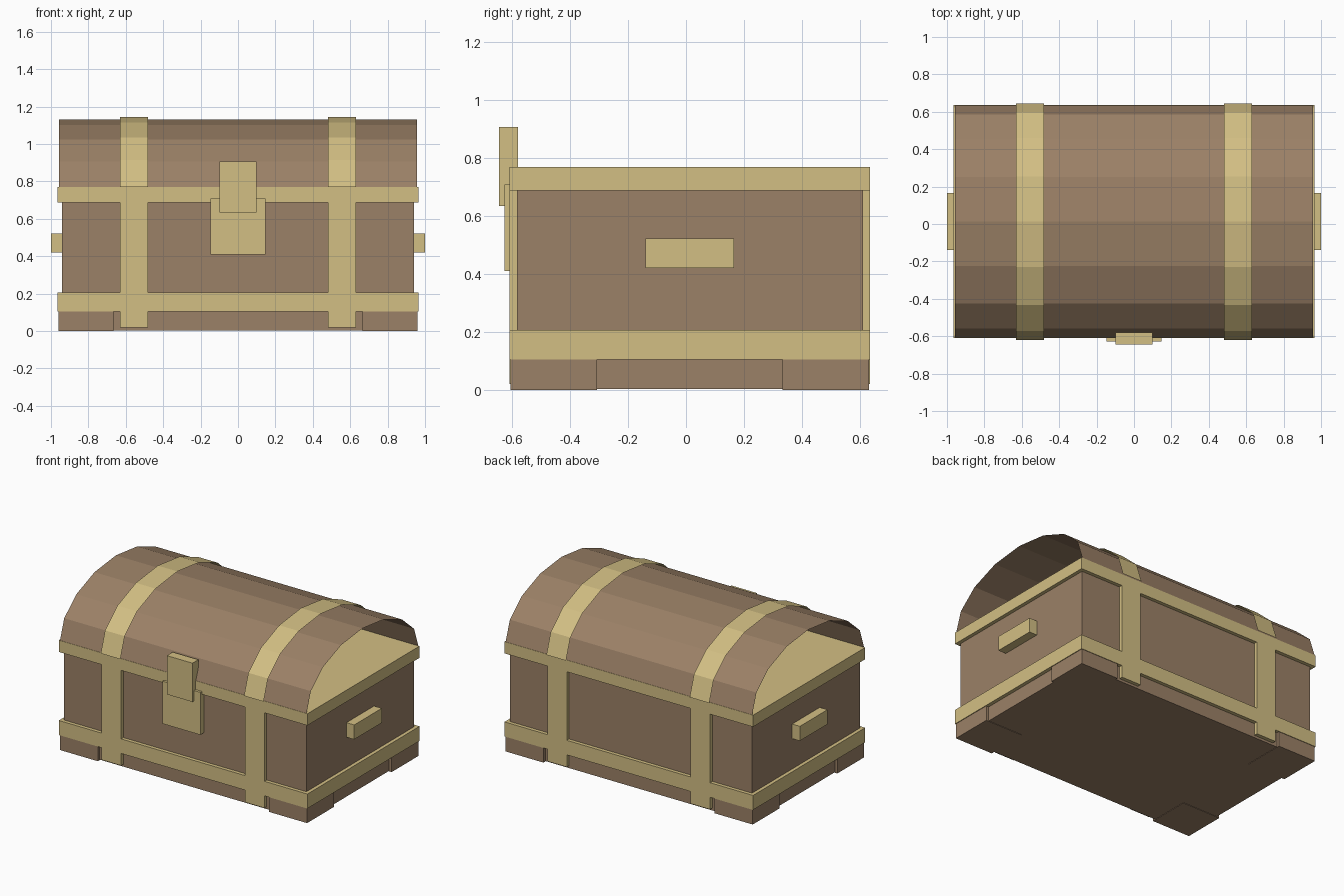
import bpy
from math import sin, cos, pi

if "Cube" in bpy.data.objects:
    bpy.data.objects.remove(bpy.data.objects["Cube"])


def material(name, rgb):
    m = bpy.data.materials.new(name)
    m.diffuse_color = (*rgb, 1)
    m.use_nodes = True
    m.node_tree.nodes["Principled BSDF"].inputs["Base Color"].default_value = m.diffuse_color
    return m


WOOD = material("wood", (0.33, 0.22, 0.135))
BRASS = material("brass", (0.65, 0.52, 0.23))
CY = 0.013  # depth centre of the chest body


def add_mesh(name, verts, faces, mat):
    me = bpy.data.meshes.new(name)
    me.from_pydata(verts, [], faces)
    me.materials.append(mat)
    ob = bpy.data.objects.new(name, me)
    bpy.context.collection.objects.link(ob)
    return ob


def box(name, x, y, z, mat):
    x, y, z = sorted(x), sorted(y), sorted(z)
    verts = [(a, b, c) for a in x for b in y for c in z]
    faces = [(0, 1, 3, 2), (4, 6, 7, 5), (0, 4, 5, 1),
             (2, 3, 7, 6), (0, 2, 6, 4), (1, 5, 7, 3)]
    return add_mesh(name, verts, faces, mat)


def arch(name, x0, x1, ry, rz, mat, n=8):
    # open-ended half-ellipse sheet spanning the chest from front to back
    verts = []
    for i in range(n + 1):
        a = pi * i / n
        y, z = CY - ry * cos(a), 0.77 + rz * sin(a)
        verts += [(x0, y, z), (x1, y, z)]
    faces = [(2 * i, 2 * i + 1, 2 * i + 3, 2 * i + 2) for i in range(n)]
    return add_mesh(name, verts, faces, mat)


# wooden body and curved lid
box("body", (-0.94, 0.94), (CY - 0.597, CY + 0.597), (0.003, 0.76), WOOD)
arch("lid", -0.957, 0.957, 0.62, 0.36, WOOD)

# brass bands around the body
for name, z in (("lower_band", (0.105, 0.207)), ("upper_band", (0.688, 0.77))):
    box(name, (-0.965, 0.965), (CY - 0.622, CY + 0.622), z, BRASS)

for sx, side in ((-1, "left"), (1, "right")):
    # straps over the lid and down the front and back
    x0, x1 = sorted((sx * 0.48, sx * 0.632))
    arch("lid_strap_" + side, x0, x1, 0.632, 0.375, BRASS)
    # side handle
    box("handle_" + side, (sx * 0.93, sx), (-0.14, 0.166), (0.42, 0.522), BRASS)
    for sy, end in ((-1, "front"), (1, "back")):
        box(f"strap_{end}_{side}", (x0, x1),
            (CY + sy * 0.59, CY + sy * 0.6225), (0.02, 0.77), BRASS)
        # corner foot
        box(f"foot_{end}_{side}", (sx * 0.665, sx * 0.96),
            (CY + sy * 0.32, CY + sy * 0.618), (0, 0.106), WOOD)

# front latch
box("latch_plate", (-0.148, 0.146), (-0.627, -0.58), (0.41, 0.708), BRASS)
box("latch_hasp", (-0.1, 0.098), (-0.645, -0.58), (0.635, 0.907), BRASS)
